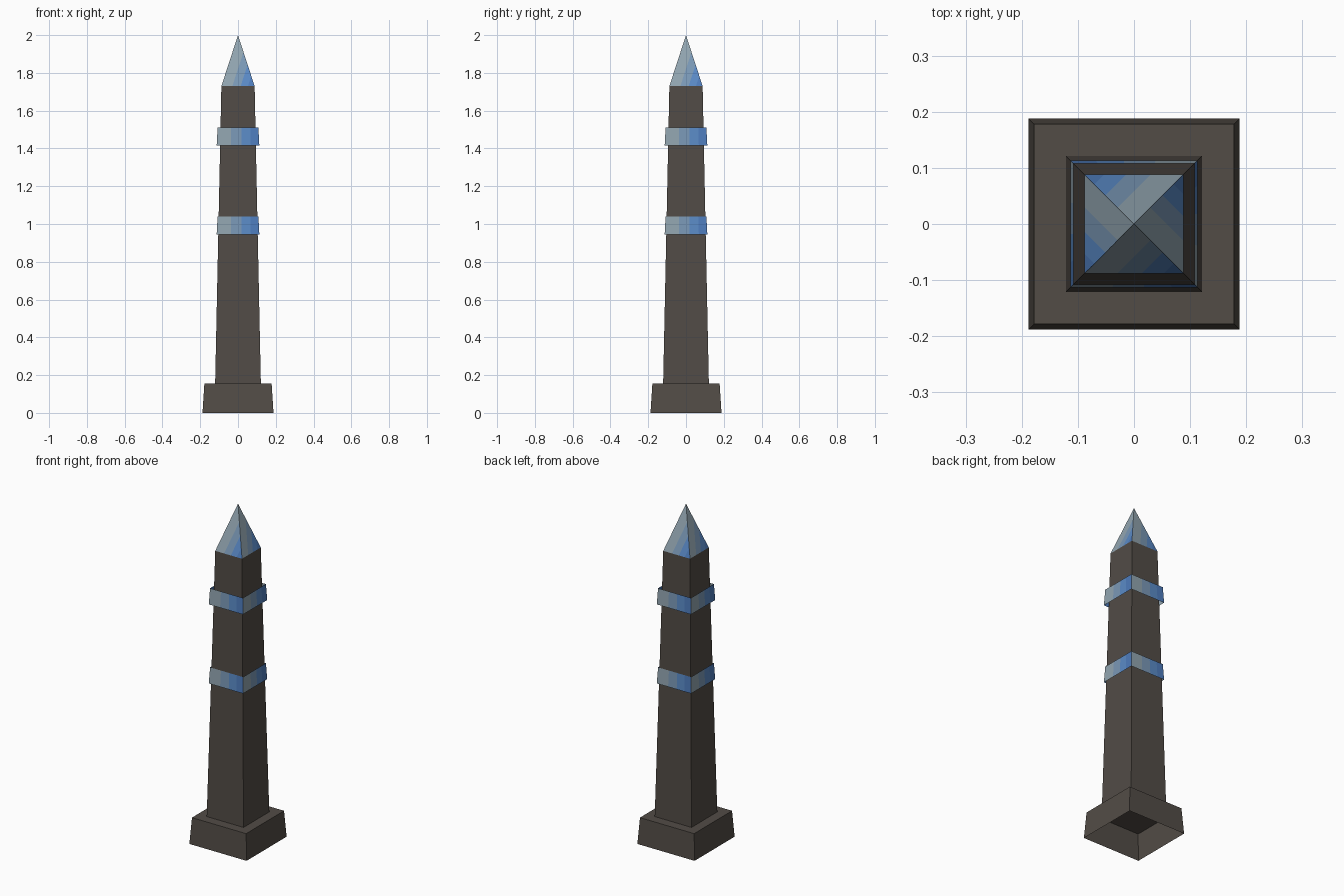
import bpy
from mathutils import Vector

if "Cube" in bpy.data.objects:
    bpy.data.objects.remove(bpy.data.objects["Cube"])


def material(name, rgb):
    m = bpy.data.materials.new(name)
    lin = [((c / 255 + 0.055) / 1.055) ** 2.4 for c in rgb]
    m.diffuse_color = (*lin, 1)
    m.use_nodes = True
    m.node_tree.nodes["Principled BSDF"].inputs["Base Color"].default_value = m.diffuse_color
    return m


STONE = material("dark stone", (82, 76, 70))
BLUES = [material("pale grey blue", (146, 165, 176)),
         material("steel blue", (122, 152, 182)),
         material("sky blue", (90, 138, 198)),
         material("deep blue", (78, 124, 188))]
STEPS = [0, 0.33, 0.58, 0.8, 1]   # colour steps from left to right on each face


def make(name, verts, faces, mats, ids=None):
    me = bpy.data.meshes.new(name)
    me.from_pydata([tuple(v) for v in verts], [], faces)
    for m in mats:
        me.materials.append(m)
    if ids:
        me.polygons.foreach_set("material_index", ids)
    ob = bpy.data.objects.new(name, me)
    bpy.context.collection.objects.link(ob)
    return ob


def square(h, z):
    # corners counter-clockwise, starting front left
    return [Vector((sx * h, sy * h, z)) for sx, sy in ((-1, -1), (1, -1), (1, 1), (-1, 1))]


def frustum(name, h0, z0, h1, z1, top=False):
    faces = [(i, (i + 1) % 4, (i + 1) % 4 + 4, i + 4) for i in range(4)]
    if top:
        faces.append((4, 5, 6, 7))
    return make(name, square(h0, z0) + square(h1, z1), faces, [STONE])


def striped(name, h0, z0, upper):
    """Four sides, each cut in coloured strips; upper gives the top corners."""
    lower = square(h0, z0)
    verts, faces, ids = [], [], []
    for i in range(4):
        a, b = lower[i], lower[(i + 1) % 4]
        c, d = upper(i, b)
        for k in range(4):
            t, u = STEPS[k], STEPS[k + 1]
            quad = [a.lerp(b, t), a.lerp(b, u), c.lerp(d, u), c.lerp(d, t)]
            if (quad[1] - quad[2]).length < 1e-6:
                quad.pop(2)
            n = len(verts)
            verts += quad
            faces.append(tuple(range(n, n + len(quad))))
            ids.append(k)
    return make(name, verts, faces, BLUES, ids)


# plinth (open underneath) and tapering shaft
frustum("plinth", 0.188, 0, 0.178, 0.155, top=True)
frustum("shaft", 0.121, 0.155, 0.088, 1.73)

# two open sleeves around the shaft
for name, z in (("lower_band", 0.945), ("upper_band", 1.415)):
    rim = square(0.108, z + 0.095)
    striped(name, 0.113, z, lambda i, b: (rim[i], rim[(i + 1) % 4]))

# pyramid tip, strips run parallel to each face's left edge
striped("pyramid_tip", 0.088, 1.73, lambda i, b: (Vector((0, 0, 2)), b))
